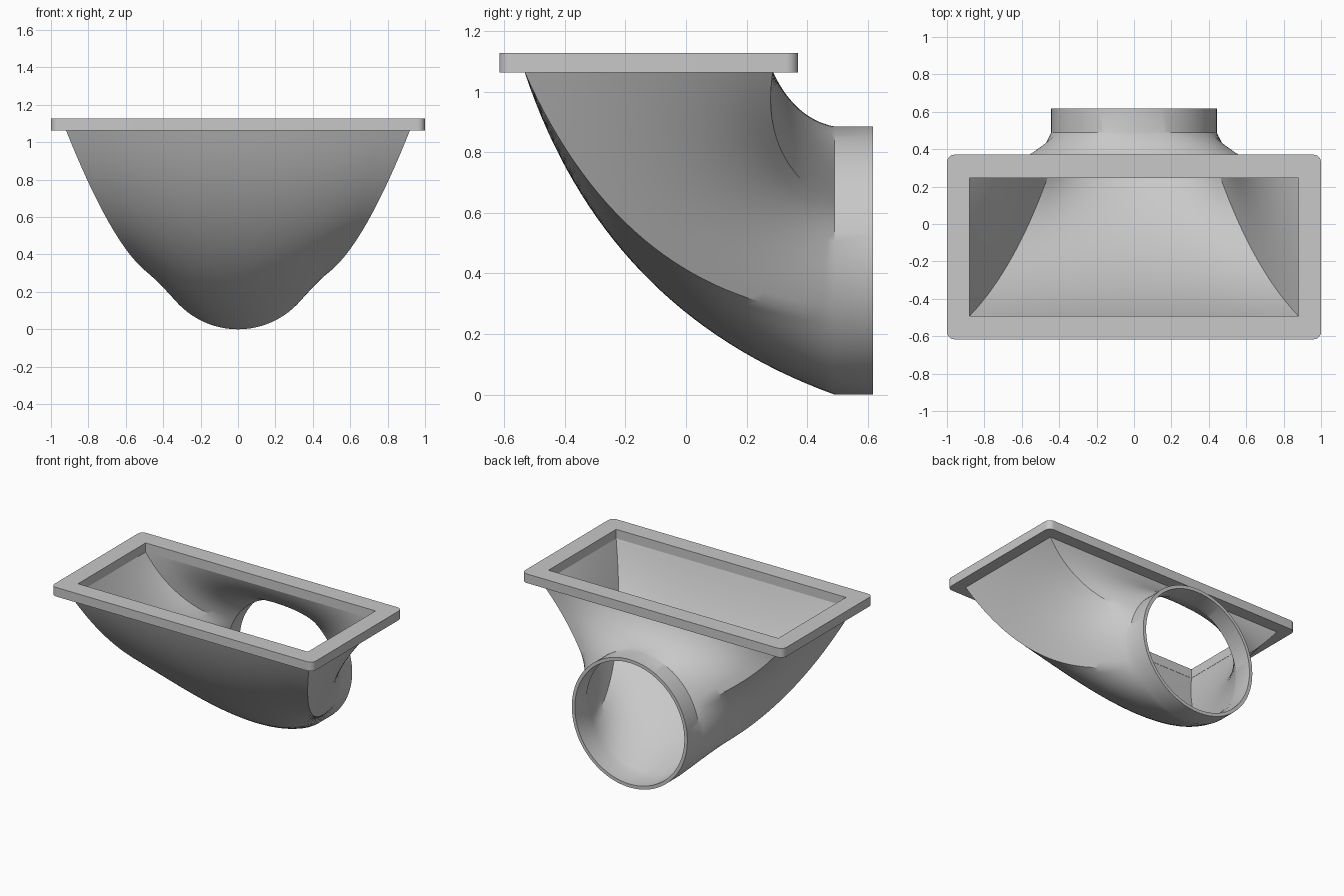
import bpy
import math
from mathutils import Vector

if "Cube" in bpy.data.objects:
    bpy.data.objects.remove(bpy.data.objects["Cube"], do_unlink=True)

grey = bpy.data.materials.new("light grey")
grey.use_nodes = True
grey.diffuse_color = (0.58, 0.58, 0.58, 1)
grey.node_tree.nodes["Principled BSDF"].inputs["Base Color"].default_value = grey.diffuse_color

MID_Y = -0.123                 # centre of the rectangular mouth
TOP_Z = 1.065                  # underside of the flange
HALF_X, HALF_Y = 0.92, 0.41    # outer half size of the mouth
RADIUS, PIPE_Z = 0.4425, 0.4425
PIPE_START, PIPE_END = 0.49, 0.617
MOUTH_WALL, PIPE_WALL = 0.038, 0.023
STEPS = 32

# Middle points that bend the wall: edge middles and corners
FRONT_MID, FRONT_CORNER = Vector((0, -0.27, 0.275)), Vector((0.62, -0.2, 0.315))
BACK_MID, BACK_CORNER = Vector((0, 0.36, 0.91)), Vector((0.68, 0.24, 0.77))


def wall_rays():
    """Yield mouth position (u, v in -1..1), angle and bend point all the way round."""
    corner = math.atan2(HALF_Y, HALF_X)
    long_half = math.pi / 2 - corner
    for side in range(4):
        is_long = side % 2 == 1
        half, count = (long_half, 32) if is_long else (corner, 12)
        sign = 1 if side < 2 else -1
        for i in range(count):
            phi = half * (2 * i / count - 1)
            s = math.tan(phi) / math.tan(half)
            if is_long:
                u, v = -s * sign, sign
                mid, end = (BACK_MID, BACK_CORNER) if sign > 0 else (FRONT_MID, FRONT_CORNER)
                bend = mid.lerp(end, s * s)
                bend.x = -sign * end.x * (0.25 * s + 0.75 * math.sin(phi) / math.sin(half))
            else:
                u, v = sign, s * sign
                bend = FRONT_CORNER.lerp(BACK_CORNER, (v + 1) / 2)
                bend.x *= sign
            yield u, v, side * math.pi / 2 + phi, bend


def wall_strip(u, v, angle, bend, mouth_inset, pipe_inset):
    """Points from the mouth down the bend to the end of the pipe."""
    c, s = math.cos(angle), math.sin(angle)
    r = RADIUS - pipe_inset
    start = Vector((u * (HALF_X - mouth_inset), MID_Y + v * (HALF_Y - mouth_inset), TOP_Z))
    middle = bend - mouth_inset * Vector((c, 0.7 * s, 0.7 * s))
    end = Vector((r * c, PIPE_START, PIPE_Z + r * s))
    points = []
    for i in range(STEPS + 1):
        t = i / STEPS
        points.append(start.lerp(middle, t).lerp(middle.lerp(end, t), t))
    points.append(Vector((end.x, PIPE_END, end.z)))
    return points


# Duct: outer and inner skins joined at both rims
strips = [wall_strip(*ray, 0, 0) + wall_strip(*ray, MOUTH_WALL, PIPE_WALL)[::-1]
          for ray in wall_rays()]
n, m = len(strips), len(strips[0])
verts = [p for strip in strips for p in strip]
faces = [(i * m + j, i * m + (j + 1) % m,
          (i + 1) % n * m + (j + 1) % m, (i + 1) % n * m + j)
         for i in range(n) for j in range(m)]
mesh = bpy.data.meshes.new("duct")
mesh.from_pydata(verts, [], faces)
duct = bpy.data.objects.new("duct", mesh)
bpy.context.collection.objects.link(duct)


def rounded_rectangle(hx, hy, r):
    if r == 0:
        return [(hx, hy), (-hx, hy), (-hx, -hy), (hx, -hy)]
    points = []
    for q, (sx, sy) in enumerate([(1, 1), (-1, 1), (-1, -1), (1, -1)]):
        for i in range(9):
            a = (q + i / 8) * math.pi / 2
            points.append((sx * (hx - r) + r * math.cos(a), sy * (hy - r) + r * math.sin(a)))
    return points


# Flange: filled outline with a rectangular hole, given thickness
outline = bpy.data.curves.new("flange", "CURVE")
outline.dimensions = "2D"
outline.fill_mode = "BOTH"
outline.extrude = 0.0315
for loop in (rounded_rectangle(1, 0.4935, 0.04), rounded_rectangle(0.88, 0.37, 0)):
    spline = outline.splines.new("POLY")
    spline.points.add(len(loop) - 1)
    for point, (x, y) in zip(spline.points, loop):
        point.co = (x, y, 0, 1)
    spline.use_cyclic_u = True
flange = bpy.data.objects.new("flange", outline)
flange.location = (0, MID_Y, TOP_Z + 0.0305)
bpy.context.collection.objects.link(flange)
bpy.ops.object.select_all(action="DESELECT")
flange.select_set(True)
bpy.context.view_layer.objects.active = flange
bpy.ops.object.convert(target="MESH")
flange = bpy.context.object

# Consistent normals, colour and shading
for obj in (duct, flange):
    bpy.ops.object.select_all(action="DESELECT")
    obj.select_set(True)
    bpy.context.view_layer.objects.active = obj
    bpy.ops.object.mode_set(mode="EDIT")
    bpy.ops.mesh.select_all(action="SELECT")
    bpy.ops.mesh.remove_doubles(threshold=0.0001)
    bpy.ops.mesh.normals_make_consistent(inside=False)
    bpy.ops.object.mode_set(mode="OBJECT")
    obj.data.materials.clear()
    obj.data.materials.append(grey)
    bpy.ops.object.shade_smooth_by_angle(angle=math.radians(30))
